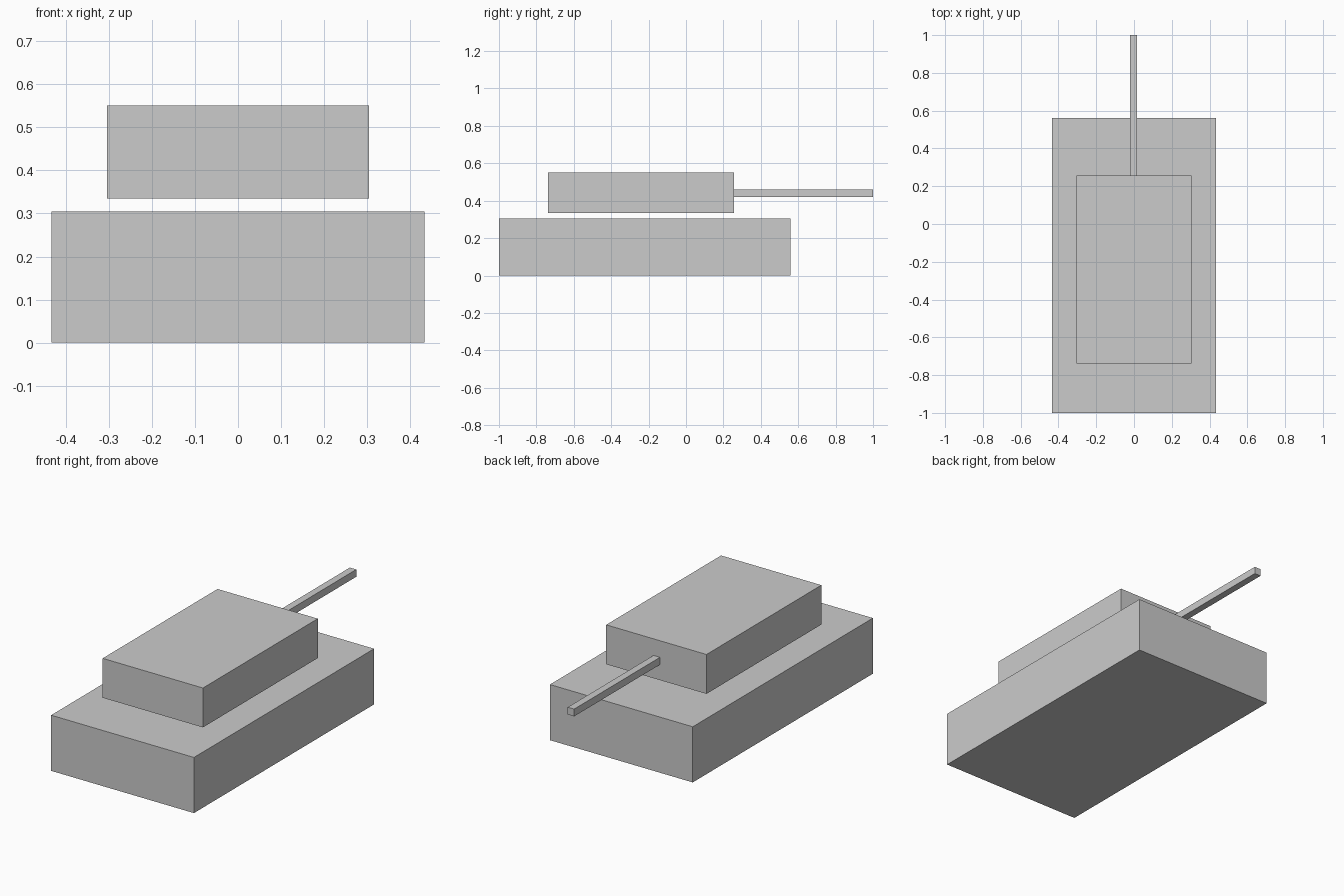
import bpy
from mathutils import Vector

cube = bpy.data.objects.get("Cube")
if cube:
    bpy.data.objects.remove(cube, do_unlink=True)

# Single plain grey material
grey = bpy.data.materials.new("plain_grey")
grey.use_nodes = True
colour = (0.6, 0.6, 0.6, 1.0)
grey.diffuse_color = colour
grey.node_tree.nodes["Principled BSDF"].inputs["Base Color"].default_value = colour


def box(name, low, high):
    """Add a flat-sided block between two opposite corners."""
    low, high = Vector(low), Vector(high)
    bpy.ops.mesh.primitive_cube_add(size=1, location=(low + high) / 2)
    part = bpy.context.object
    part.name = name
    part.scale = high - low
    bpy.ops.object.transform_apply(location=False, rotation=False, scale=True)
    part.data.materials.append(grey)
    return part


# Wide lower body
box("hull", (-0.433, -1.0, 0.0), (0.433, 0.56, 0.305))

# Upper block, floating just above the hull
box("turret", (-0.304, -0.738, 0.335), (0.304, 0.257, 0.551))

# Thin square barrel pointing backwards
box("barrel", (-0.022, 0.25, 0.42), (0.017, 1.0, 0.46))
